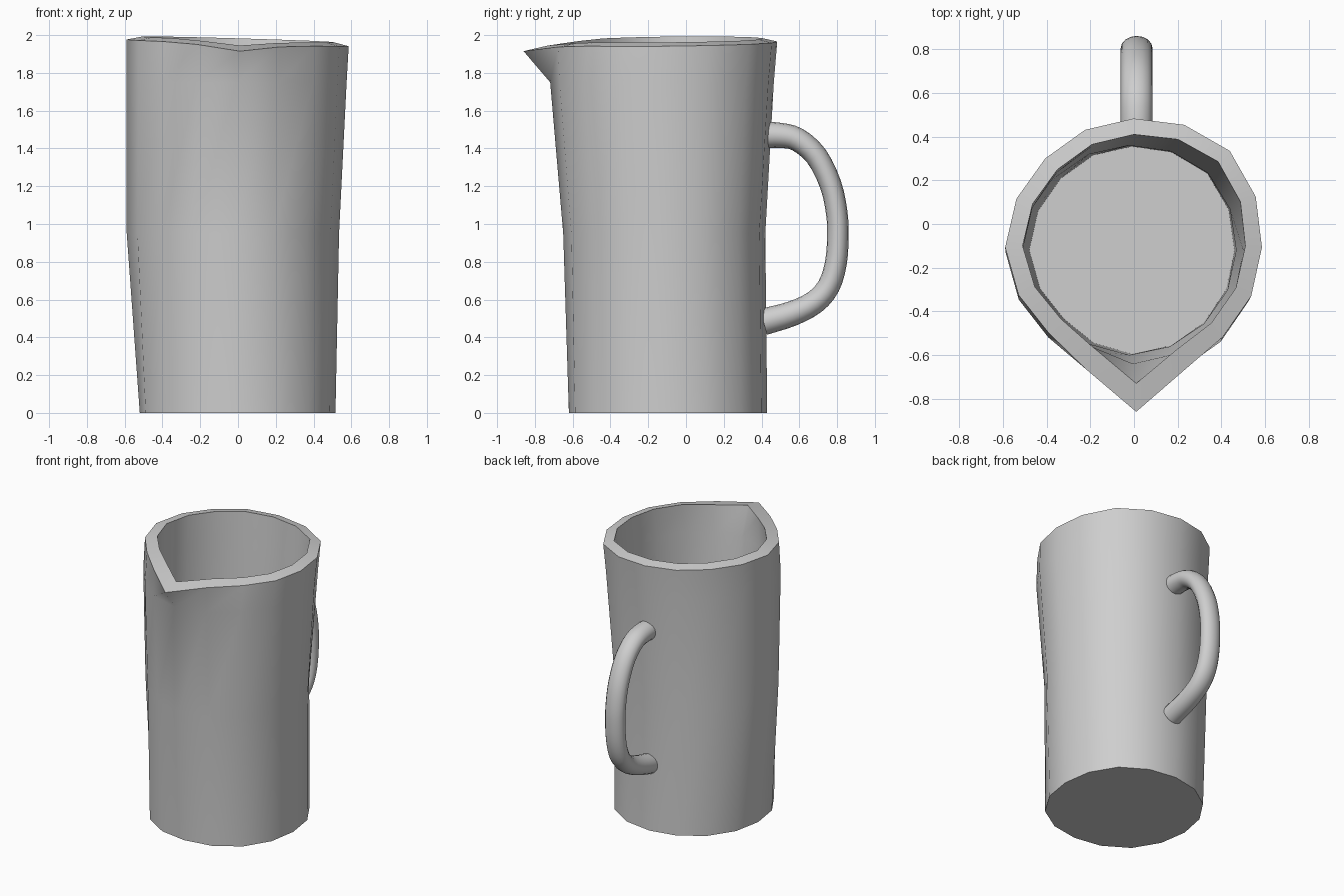
import bpy
import bmesh
import math
from mathutils import Vector

SIDES = 16
cube = bpy.data.objects.get("Cube")
if cube:
    bpy.data.objects.remove(cube, do_unlink=True)

# Single glaze colour
clay = bpy.data.materials.new("light grey clay")
clay.use_nodes = True
clay.diffuse_color = (0.62, 0.62, 0.62, 1)
clay.node_tree.nodes["Principled BSDF"].inputs["Base Color"].default_value = clay.diffuse_color


def bridge(bm, rings):
    """Skin consecutive closed rings with quads."""
    for a, b in zip(rings, rings[1:]):
        for i in range(len(a)):
            j = (i + 1) % len(a)
            bm.faces.new((a[i], a[j], b[j], b[i]))


def finish(bm, name, angle):
    bmesh.ops.recalc_face_normals(bm, faces=bm.faces)
    mesh = bpy.data.meshes.new(name)
    bm.to_mesh(mesh)
    bm.free()
    mesh.materials.append(clay)
    obj = bpy.data.objects.new(name, mesh)
    bpy.context.collection.objects.link(obj)
    bpy.ops.object.select_all(action='DESELECT')
    obj.select_set(True)
    bpy.context.view_layer.objects.active = obj
    bpy.ops.object.shade_smooth_by_angle(angle=math.radians(angle))


# Hand-thrown unevenness: bulge at front +x, back +x, back -x, front -x corners
BASE = (0.014, 0.02, 0.0, 0.018)
MIDDLE = (-0.005, 0.02, -0.01, -0.03)
TOP = (-0.01, 0.035, -0.015, -0.037)


def wall_ring(bm, cx, cy, rx, ry, z, bulge, spout=None):
    """Oval ring starting at the front; a spout ring tilts and pulls out its tip."""
    verts = []
    for i in range(SIDES):
        turn = math.tau * i / SIDES
        a = turn - math.pi / 2
        extra = bulge[i * 4 // SIDES] * math.sin(2 * turn) ** 2
        p = Vector((cx + (rx + extra) * math.cos(a), cy + (ry + extra) * math.sin(a), z))
        if spout:
            tip_y, tip_z, side_pull = spout
            p.z += -0.03 * p.x + 0.012 * p.y
            if i == 0:
                p = Vector((0.01, tip_y, tip_z))
            elif i in (1, SIDES - 1):
                p.y -= side_pull
                p.z -= 0.008
        verts.append(bm.verts.new(p))
    return verts


# Jug body: outside wall, rim, inside wall and floor in one skin
bm = bmesh.new()
rings = [
    wall_ring(bm, -0.002, -0.095, 0.518, 0.525, 0, BASE),
    wall_ring(bm, -0.027, -0.115, 0.562, 0.535, 0.95, MIDDLE),
    wall_ring(bm, -0.007, -0.127, 0.582, 0.592, 1.75, TOP),
    wall_ring(bm, -0.002, -0.107, 0.588, 0.59, 1.96, TOP, (-0.86, 1.915, 0.03)),
    wall_ring(bm, 0, -0.1, 0.51, 0.51, 1.978, TOP, (-0.73, 1.945, 0.01)),
    wall_ring(bm, -0.005, -0.12, 0.505, 0.52, 1.75, TOP),
    wall_ring(bm, -0.022, -0.12, 0.49, 0.48, 0.95, MIDDLE),
    wall_ring(bm, -0.01, -0.12, 0.47, 0.475, 0.05, MIDDLE),
]
bridge(bm, rings)
bm.faces.new(rings[0])
bm.faces.new(rings[-1])
finish(bm, "jug_body", 60)


def smooth_path(pts, steps):
    """Catmull-Rom curve through the points."""
    ext = [2 * pts[0] - pts[1], *pts, 2 * pts[-1] - pts[-2]]
    out = []
    for a, b, c, d in zip(ext, ext[1:], ext[2:], ext[3:]):
        for s in range(steps):
            t = s / steps
            out.append(b + 0.5 * t * (c - a + t * (2 * a - 5 * b + 4 * c - d
                                                   + t * (3 * (b - c) + d - a))))
    return out + [pts[-1]]


# Handle: oval tube swept along a loop behind the body
path = [(0.41, 1.471), (0.50, 1.469), (0.59, 1.447), (0.69, 1.36), (0.765, 1.21),
        (0.798, 1.06), (0.804, 0.93), (0.793, 0.79), (0.755, 0.67), (0.68, 0.585),
        (0.56, 0.525), (0.41, 0.482)]
points = smooth_path([Vector((0.012, y, z)) for y, z in path], 3)
across = Vector((1, 0, 0))
bm = bmesh.new()
rings = []
for k, p in enumerate(points):
    tangent = points[min(k + 1, len(points) - 1)] - points[max(k - 1, 0)]
    out = tangent.normalized().cross(across)
    end = abs(2 * k / (len(points) - 1) - 1)
    depth = 0.057 + 0.014 * end ** 2
    ring = []
    for i in range(SIDES):
        a = math.tau * i / SIDES
        ring.append(bm.verts.new(p + across * 0.073 * math.cos(a) + out * depth * math.sin(a)))
    rings.append(ring)
bridge(bm, rings)
bm.faces.new(rings[0])
bm.faces.new(rings[-1])
finish(bm, "handle", 40)
